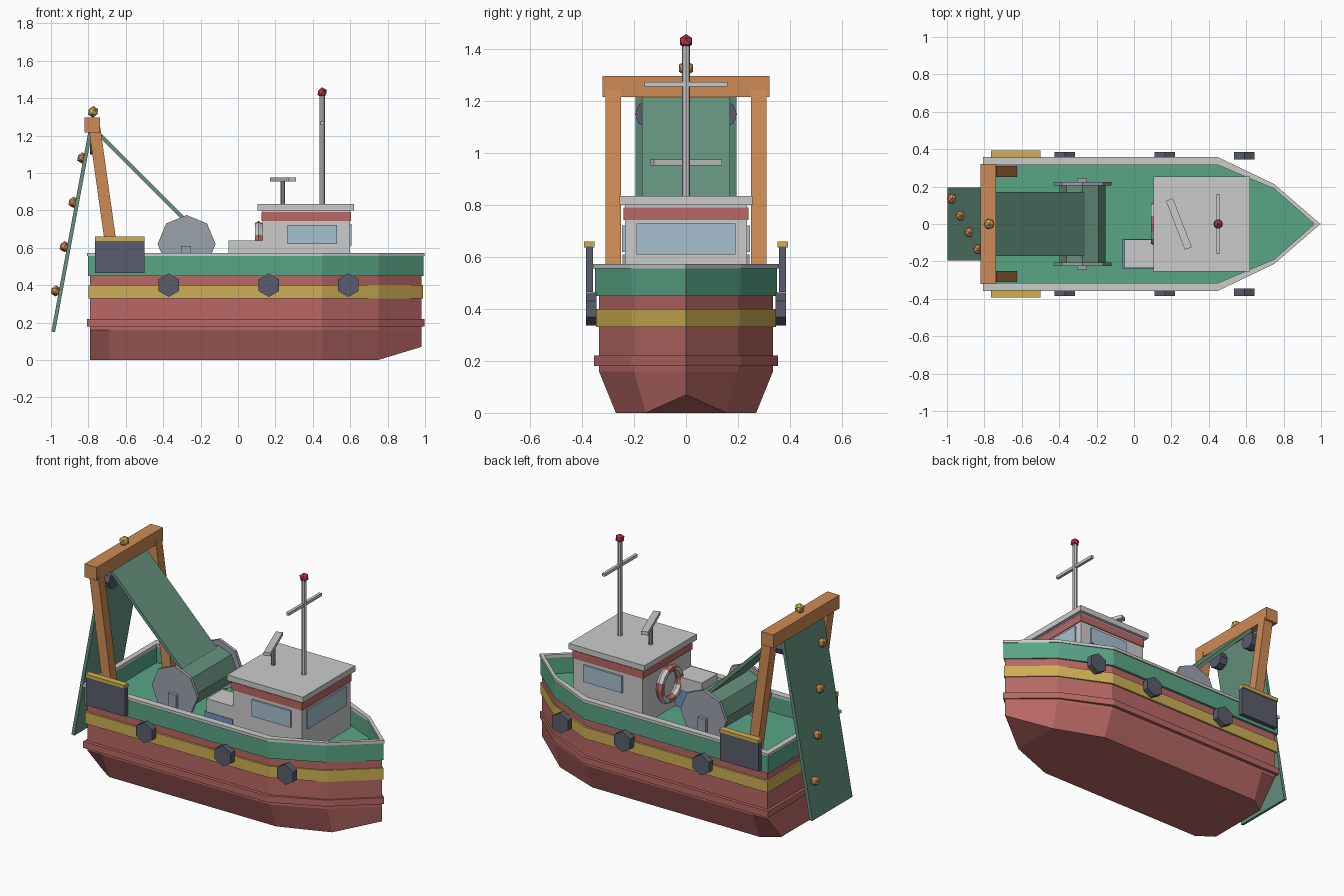
import bpy, bmesh, math
from mathutils import Vector

if "Cube" in bpy.data.objects:
    bpy.data.objects.remove(bpy.data.objects["Cube"])


def material(name, rgb):
    m = bpy.data.materials.new(name)
    m.diffuse_color = (*rgb, 1)
    m.use_nodes = True
    m.node_tree.nodes["Principled BSDF"].inputs["Base Color"].default_value = m.diffuse_color
    return m


RED = material("red", (0.48, 0.14, 0.13))
YELLOW = material("yellow", (0.62, 0.43, 0.09))
GREEN = material("green", (0.10, 0.38, 0.24))
NET = material("net_green", (0.13, 0.29, 0.21))
ORANGE = material("orange", (0.62, 0.26, 0.09))
DARK = material("dark", (0.10, 0.11, 0.15))
GREY = material("light_grey", (0.60, 0.60, 0.61))
STEEL = material("steel", (0.33, 0.36, 0.41))
GLASS = material("glass", (0.38, 0.53, 0.62))
BLUE = material("blue", (0.15, 0.30, 0.55))
LAMP = material("lamp_red", (0.55, 0.04, 0.07))
WHITE = material("white", (0.85, 0.85, 0.83))


def finish(name, bm, mat):
    bmesh.ops.recalc_face_normals(bm, faces=bm.faces[:])
    me = bpy.data.meshes.new(name)
    bm.to_mesh(me)
    bm.free()
    ob = bpy.data.objects.new(name, me)
    bpy.context.collection.objects.link(ob)
    me.materials.append(mat)
    return ob


def box(name, x, y, z, mat):
    """Box from (min, max) pairs."""
    bm = bmesh.new()
    bmesh.ops.create_cube(bm, size=1)
    for v in bm.verts:
        v.co = [sum(r) / 2 + c * (r[1] - r[0]) for r, c in zip((x, y, z), v.co)]
    return finish(name, bm, mat)


def beam(name, a, b, width, thick, mat):
    """Box whose middle line runs from a to b in the xz plane; width is along y."""
    a, b = Vector(a), Vector(b)
    d = b - a
    ob = box(name, (-thick / 2, thick / 2), (-width / 2, width / 2),
             (-d.length / 2, d.length / 2), mat)
    ob.location = (a + b) / 2
    ob.rotation_euler.y = math.atan2(d.x, d.z)
    return ob


def cyl(name, loc, r, depth, sides, mat, rot=(0, 0, 0)):
    bpy.ops.mesh.primitive_cylinder_add(vertices=sides, radius=r, depth=depth, location=loc, rotation=rot)
    ob = bpy.context.object
    ob.name = name
    ob.data.materials.append(mat)
    return ob


def ball(name, loc, r, mat):
    bpy.ops.mesh.primitive_ico_sphere_add(subdivisions=1, radius=r, location=loc)
    ob = bpy.context.object
    ob.name = name
    ob.data.materials.append(mat)


def mirror_ring(pts):
    """Half outline ending at the bow -> full ring."""
    return pts + [(x, -y, z) for x, y, z in reversed(pts[:-1])]


def outline(o, z):
    """Boat plan outline pushed outward by o at height z."""
    k = 1 + o / 0.335
    return mirror_ring([(-0.79 - o * 0.8, 0.335 * k, z), (-0.69, 0.335 * k, z), (0.45, 0.335 * k, z),
                        (0.75, 0.20 * k, z), (0.98 + o * 0.8, 0, z)])


def bridge(bm, a, b):
    n = len(a)
    for i in range(n):
        j = (i + 1) % n
        bm.faces.new((a[i], a[j], b[j], b[i]))


def loft(name, rings, mat):
    bm = bmesh.new()
    vr = [[bm.verts.new(p) for p in r] for r in rings]
    for a, b in zip(vr, vr[1:]):
        bridge(bm, a, b)
    for r in (vr[0], vr[-1]):
        bm.faces.new(r[:4] + r[5:])
        bm.faces.new(r[3:6])
    return finish(name, bm, mat)


def wall(name, o_out, o_in, z0, z1, mat):
    """Closed strip following the boat outline."""
    bm = bmesh.new()
    vr = [[bm.verts.new(p) for p in outline(o, z)]
          for o, z in ((o_out, z0), (o_out, z1), (o_in, z1), (o_in, z0))]
    for i in range(4):
        bridge(bm, vr[i], vr[(i + 1) % 4])
    return finish(name, bm, mat)


# Hull with bands, deck, bulwark and rail
keel = mirror_ring([(-0.79, 0.20, 0), (-0.69, 0.27, 0), (0.45, 0.27, 0), (0.75, 0.155, 0), (0.98, 0, 0.07)])
loft("hull", [keel, outline(0, 0.16), outline(0, 0.45)], RED)
loft("deck", [outline(-0.005, 0.44), outline(-0.005, 0.455)], GREEN)
wall("rubbing_strake", 0.02, -0.02, 0.18, 0.22, RED)
wall("yellow_band", 0.012, -0.02, 0.33, 0.40, YELLOW)
wall("bulwark", 0.015, -0.015, 0.45, 0.56, GREEN)
wall("rail", 0.022, -0.02, 0.555, 0.573, GREY)

# Fenders, trawl doors and gantry legs on both sides
for s, side in ((-1, "near"), (1, "far")):
    for i, x in enumerate((-0.37, 0.165, 0.59)):
        cyl(f"fender_{side}_{i}", (x, s * 0.365, 0.40), 0.063, 0.04, 6, DARK, (math.pi / 2, 0, 0))
    box(f"trawl_door_{side}", (-0.765, -0.50), sorted((s * 0.358, s * 0.385)), (0.465, 0.64), DARK)
    box(f"trawl_door_cap_{side}", (-0.765, -0.50), sorted((s * 0.353, s * 0.393)), (0.637, 0.66), YELLOW)
    leg = beam(f"gantry_leg_{side}", (-0.655, 0, 0.44), (-0.767, 0, 1.24), 0.06, 0.062, ORANGE)
    leg.location.y = s * 0.28
    cyl(f"gantry_block_{side}", (-0.765, s * 0.145, 1.15), 0.052, 0.05, 8, DARK, (0, math.pi / 2, 0))
    # Drum flange and its stand
    cyl(f"drum_flange_{side}", (-0.275, s * 0.215, 0.62), 0.155, 0.02, 8, STEEL, (math.pi / 2, 0, 0))
    box(f"drum_stand_{side}", (-0.305, -0.25), sorted((s * 0.215, s * 0.245)), (0.45, 0.61), STEEL)

# Gantry top
box("gantry_beam", (-0.82, -0.737), (-0.322, 0.322), (1.215, 1.297), ORANGE)
ball("gantry_lamp", (-0.775, 0, 1.327), 0.031, YELLOW)

# Net drum and net panels
cyl("drum_barrel", (-0.275, 0, 0.62), 0.122, 0.42, 8, NET, (math.pi / 2, 0, 0))
beam("net_to_drum", (-0.755, 0, 1.22), (-0.27, 0, 0.735), 0.34, 0.02, NET)
beam("net_hanging", (-0.79, 0, 1.22), (-0.988, 0, 0.15), 0.39, 0.02, NET)
for i in range(4):
    ball(f"net_float_{i}", (-0.833 - 0.047 * i, -0.135 + 0.09 * i, 1.08 - 0.237 * i), 0.03, ORANGE)

# Fish crate and lid
box("fish_crate", (-0.062, 0.13), (-0.238, -0.08), (0.45, 0.56), BLUE)
box("crate_lid", (-0.05, 0.165), (-0.235, -0.082), (0.55, 0.64), GREY)

# Wheelhouse
box("cabin", (0.13, 0.60), (-0.235, 0.235), (0.45, 0.81), GREY)
box("cabin_stripe", (0.125, 0.605), (-0.24, 0.24), (0.742, 0.79), RED)
box("cabin_roof", (0.105, 0.62), (-0.255, 0.255), (0.80, 0.835), GREY)
box("front_window", (0.59, 0.608), (-0.19, 0.19), (0.61, 0.728), GLASS)
box("side_windows", (0.265, 0.53), (-0.247, 0.247), (0.62, 0.722), GLASS)

# Lifebuoy on the back wall, red and white in turn
bpy.ops.mesh.primitive_torus_add(major_segments=16, minor_segments=6, major_radius=0.095,
                                 minor_radius=0.023, location=(0.11, 0, 0.625),
                                 rotation=(0, math.pi / 2, 0))
buoy = bpy.context.object
buoy.name = "lifebuoy"
buoy.data.materials.append(RED)
buoy.data.materials.append(WHITE)
for p in buoy.data.polygons:
    a = math.atan2(p.center.y, p.center.x) + math.pi / 8
    p.material_index = int(a // (math.pi / 4)) % 2

# Mast and radar
cyl("mast", (0.45, 0, 1.12), 0.015, 0.59, 8, GREY)
box("mast_crossbar", (0.441, 0.459), (-0.16, 0.16), (1.256, 1.274), GREY)
ball("mast_lamp", (0.45, 0, 1.43), 0.028, LAMP)
cyl("radar_post", (0.24, 0, 0.89), 0.012, 0.13, 8, STEEL)
radar = box("radar_bar", (-0.02, 0.02), (-0.14, 0.14), (-0.011, 0.011), GREY)
radar.location = (0.24, 0, 0.964)
radar.rotation_euler.z = math.radians(21)
